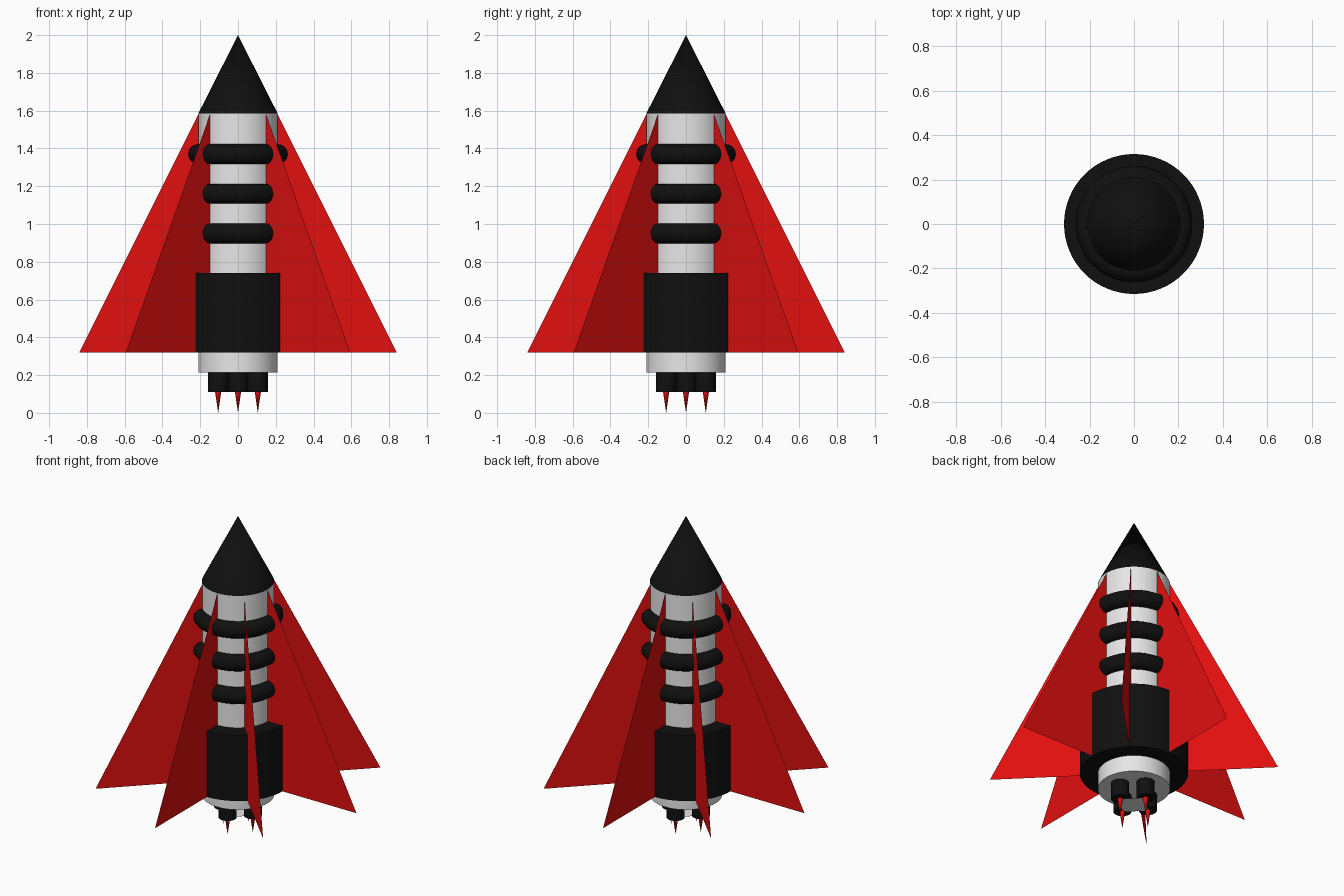
import bpy, math

if "Cube" in bpy.data.objects:
    bpy.data.objects.remove(bpy.data.objects["Cube"])


def material(name, rgb):
    m = bpy.data.materials.new(name)
    m.diffuse_color = (*rgb, 1)
    m.use_nodes = True
    m.node_tree.nodes["Principled BSDF"].inputs["Base Color"].default_value = m.diffuse_color
    return m


WHITE = material("white", (0.8, 0.8, 0.8))
BLACK = material("black", (0.005, 0.005, 0.005))
RED = material("red", (0.75, 0.005, 0.005))


def finish(name, mat):
    ob = bpy.context.object
    ob.name = name
    ob.data.materials.append(mat)
    bpy.ops.object.shade_smooth_by_angle(angle=math.radians(35))
    return ob


def lathe(name, mat, r_low, r_high, z_low, z_high, x=0, y=0, sides=64):
    """Cylinder or cone between two heights."""
    bpy.ops.mesh.primitive_cone_add(
        vertices=sides, radius1=r_low, radius2=r_high, depth=z_high - z_low,
        location=(x, y, (z_low + z_high) / 2))
    return finish(name, mat)


def flat(name, mat, points):
    """Single flat face."""
    me = bpy.data.meshes.new(name)
    me.from_pydata(points, [], [tuple(range(len(points)))])
    me.materials.append(mat)
    ob = bpy.data.objects.new(name, me)
    bpy.context.collection.objects.link(ob)


# hull
lathe("body", WHITE, 0.21, 0.21, 0.215, 1.585)
lathe("nose_cone", BLACK, 0.21, 0, 1.585, 2.0)
lathe("booster_sleeve", BLACK, 0.315, 0.315, 0.32, 0.74)

# rings round the body
for i, z in enumerate((1.37, 1.16, 0.95)):
    bpy.ops.mesh.primitive_torus_add(
        major_segments=64, minor_segments=16, major_radius=0.21,
        minor_radius=0.0525, location=(0, 0, z))
    finish(f"ring_{i + 1}", BLACK)

# four crossing triangular sheets make eight fins
for i in range(4):
    a = i * math.pi / 4
    x, y = 0.84 * math.cos(a), 0.84 * math.sin(a)
    flat(f"fin_pair_{i + 1}", RED, [(x, y, 0.32), (0, 0, 2.0), (-x, -y, 0.32)])

# four engines with flames
for i in range(4):
    a = i * math.pi / 2
    x, y = 0.105 * math.cos(a), 0.105 * math.sin(a)
    lathe(f"engine_{i + 1}", BLACK, 0.0525, 0.0525, 0.11, 0.215, x, y, 32)
    lathe(f"flame_{i + 1}", RED, 0, 0.016, 0.0, 0.11, x, y, 16)

# pale plate between the engines
r = 0.105
flat("engine_plate", WHITE,
     [(r, 0, 0.109), (0, -r, 0.109), (-r, 0, 0.109), (0, r, 0.109)])
